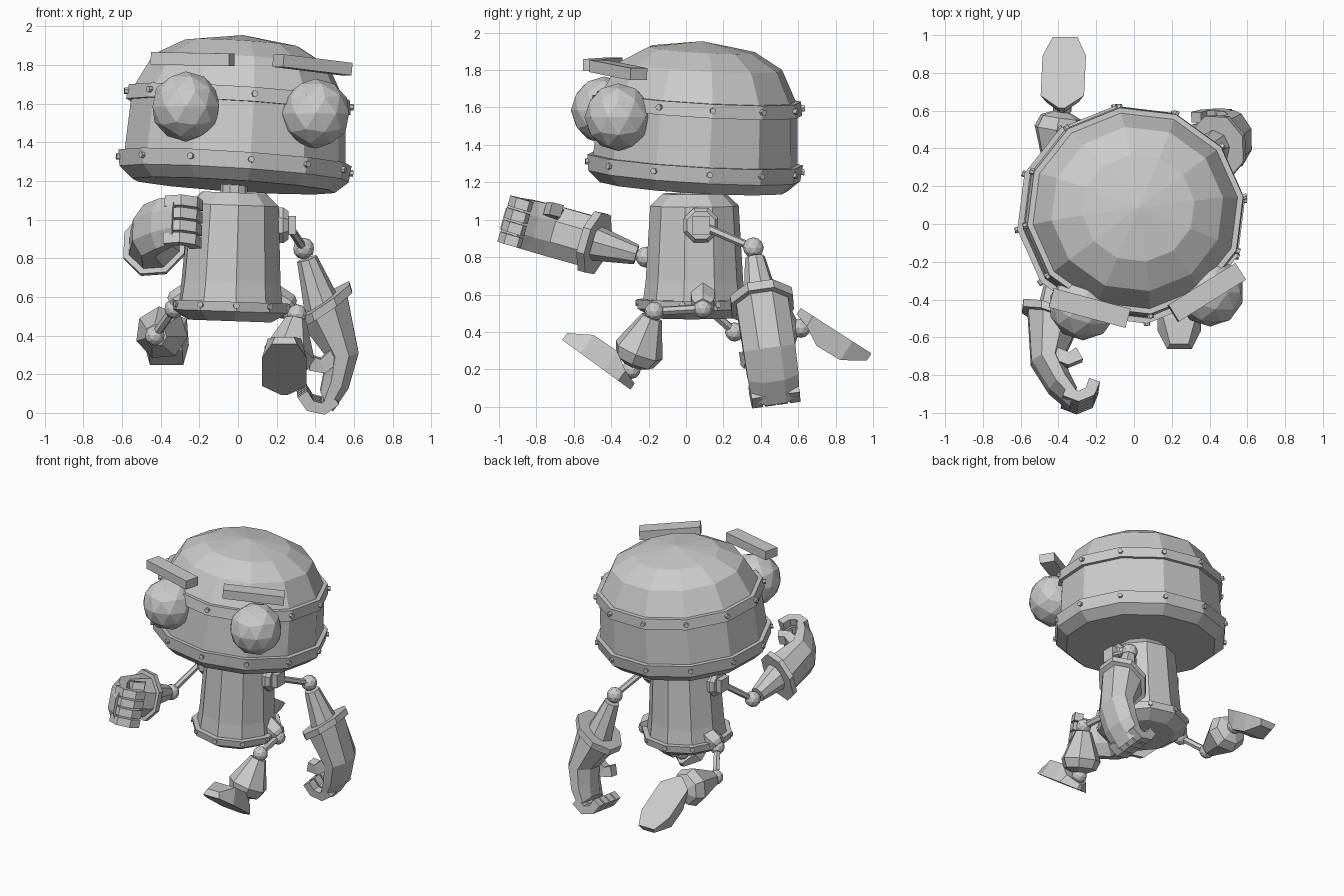
import bpy, bmesh, math
from mathutils import Vector, Matrix

if "Cube" in bpy.data.objects:
    bpy.data.objects.remove(bpy.data.objects["Cube"], do_unlink=True)

V = Vector
UP = V((0, 0, 1))
grey = bpy.data.materials.new("plain grey")
grey.use_nodes = True
grey.diffuse_color = (0.6, 0.6, 0.6, 1)
grey.node_tree.nodes["Principled BSDF"].inputs["Base Color"].default_value = (0.6, 0.6, 0.6, 1)


def finish(name, bm):
    bmesh.ops.remove_doubles(bm, verts=bm.verts, dist=0.0005)
    bmesh.ops.recalc_face_normals(bm, faces=bm.faces)
    mesh = bpy.data.meshes.new(name)
    bm.to_mesh(mesh)
    bm.free()
    mesh.materials.append(grey)
    obj = bpy.data.objects.new(name, mesh)
    bpy.context.collection.objects.link(obj)
    return obj


def loft(name, rings):
    """Skin a list of equally long point rings and cap both ends."""
    bm = bmesh.new()
    rows = [[bm.verts.new(p) for p in ring] for ring in rings]
    n = len(rows[0])
    for a, b in zip(rows, rows[1:]):
        for i in range(n):
            j = (i + 1) % n
            bm.faces.new((a[i], a[j], b[j], b[i]))
    bm.faces.new(rows[0])
    bm.faces.new(rows[-1])
    return finish(name, bm)


def lathe(name, profile, matrix, sides, phase=0):
    turn = [math.radians(phase) + math.tau * i / sides for i in range(sides)]
    return loft(name, [[matrix @ V((max(r, 0.001) * math.cos(a), max(r, 0.001) * math.sin(a), z))
                        for a in turn] for r, z in profile])


def limb(name, p, q, profile, sides, phase=0):
    """Lathe along the line p-q; profile gives (fraction, radius)."""
    p, q = V(p), V(q)
    rot = UP.rotation_difference(q - p).to_matrix().to_4x4()
    length = (q - p).length
    return lathe(name, [(r, t * length) for t, r in profile], Matrix.Translation(p) @ rot, sides, phase)


def rod(name, p, q, r, sides=6, phase=0):
    return limb(name, p, q, [(0, r), (1, r)], sides, phase)


def ball(name, p, r):
    bm = bmesh.new()
    bmesh.ops.create_icosphere(bm, subdivisions=2, radius=r, matrix=Matrix.Translation(p))
    return finish(name, bm)


def box(name, centre, size, rot):
    bm = bmesh.new()
    m = Matrix.Translation(centre) @ rot @ Matrix.Diagonal((*size, 1))
    bmesh.ops.create_cube(bm, size=1, matrix=m)
    return finish(name, bm)


def bolts(name, matrix, r, z, count, phase):
    for i in range(count):
        a = math.radians(phase) + math.tau * i / count
        out = V((math.cos(a), math.sin(a), 0))
        p = out * r + UP * z
        rod(f"{name}_{i + 1}", matrix @ (p - out * 0.02), matrix @ (p + out * 0.02), 0.017)


def leaning(pivot, axis, squash=1):
    rot = UP.rotation_difference(V(axis)).to_matrix().to_4x4()
    return Matrix.Translation(pivot) @ rot @ Matrix.Diagonal((1, squash, 1, 1))


# Head: drum with two raised bands and a faceted dome
head = leaning((-0.023, 0.042, 1.2), (0.065, 0.06, 1), 0.955)
lathe("head", [(0, -0.025), (0.53, -0.025), (0.6, 0.035), (0.61, 0.12), (0.578, 0.12),
               (0.562, 0.385), (0.588, 0.385), (0.578, 0.46), (0.548, 0.46), (0.46, 0.625),
               (0.3, 0.713), (0, 0.757)], head, 12, 8)
bolts("lower_head_bolt", head, 0.6, 0.083, 12, 8)
bolts("upper_head_bolt", head, 0.58, 0.425, 12, 8)

# Eyes and brows
ball("right_eye", (-0.27, -0.435, 1.585), 0.181)
ball("left_eye", (0.402, -0.362, 1.548), 0.181)
for name, centre, yaw, roll in (("right_brow", (-0.235, -0.445, 1.83), -15, 1),
                                ("left_brow", (0.385, -0.363, 1.8), 32, 6)):
    rot = Matrix.Rotation(math.radians(yaw), 4, "Z") @ Matrix.Rotation(math.radians(roll), 4, "Y")
    box(name, centre, (0.42, 0.105, 0.065), rot)

# Neck and torso
rod("neck", (-0.02, 0.035, 1.1), (-0.02, 0.035, 1.21), 0.07, 10)
torso = leaning((-0.043, 0.045, 0.475), (0.035, 0, 1))
lathe("torso", [(0, 0), (0.22, 0), (0.305, 0.05), (0.312, 0.1), (0.275, 0.1), (0.262, 0.2),
                (0.238, 0.6), (0.17, 0.665), (0, 0.665)], torso, 10, -84)
bolts("torso_bolt", torso, 0.295, 0.08, 10, -84)


def ring_at(frame, outer, inner, half, sides=8):
    """Cross-section spanning outer to inner (along, bend) points."""
    o, i = V((*outer, 0)), V((*inner, 0))
    mid, arm = (o + i) / 2, (o - i) / 2
    k = 1 / math.cos(math.pi / sides)
    return [frame @ (mid + arm * k * math.cos(a) + UP * half * k * math.sin(a))
            for a in (math.tau * (n + 0.5) / sides for n in range(sides))]


def digit(name, frame, path, half):
    """Square-sectioned bent finger in the hand frame."""
    rings = []
    pts = [V(p) for p in path]
    for n, p in enumerate(pts):
        run = (pts[min(n + 1, len(pts) - 1)] - pts[max(n - 1, 0)]).normalized()
        side = run.cross(UP).normalized() * half * 1.1
        wide = UP * half
        rings.append([frame @ (p + s * side + w * wide) for s, w in ((1, 1), (-1, 1), (-1, -1), (1, -1))])
    loft(name, rings)


def arm(side, shoulder, elbow, along, bend, width):
    s = 1 if shoulder[0] > 0 else -1
    shoulder, elbow = V(shoulder), V(elbow)
    x = V((s, 0, 0))
    # Shoulder socket, upper rod and elbow
    limb(side + "_shoulder", shoulder - x * 0.13, shoulder, [(0, 0.1), (0.8, 0.1), (1, 0.08)], 8, 22.5)
    rod(side + "_shoulder_block", shoulder - x * 0.04, shoulder + x * 0.04, 0.068, 4, 45)
    rod(side + "_upper_arm", shoulder, elbow, 0.022)
    ball(side + "_elbow", elbow, 0.056)
    # Sleeve, cuff and mitten share a frame: along, bend, width
    frame = Matrix((along, bend, width)).transposed().to_4x4()
    frame.translation = elbow
    limb(side + "_sleeve", frame @ V((0.055, 0, 0)), frame @ V((0.31, 0, 0)), [(0, 0.054), (1, 0.098)], 8)
    loft(side + "_cuff", [ring_at(frame, (0.24, -0.17), (0.33, 0.155), 0.165),
                          ring_at(frame, (0.285, -0.17), (0.375, 0.155), 0.165)])
    loft(side + "_hand", [ring_at(frame, (0.27, -0.143), (0.36, 0.13), 0.138),
                          ring_at(frame, (0.59, -0.105), (0.545, 0.064), 0.138),
                          ring_at(frame, (0.745, 0.0), (0.64, 0.1), 0.135),
                          ring_at(frame, (0.835, 0.115), (0.72, 0.145), 0.125)])
    for n in range(4):
        w = (n - 1.5) * 0.067
        digit(f"{side}_finger_{n + 1}", frame,
              [(0.77, 0.08, w), (0.795, 0.155, w), (0.76, 0.215, w), (0.69, 0.235, w)], 0.028)
    digit(side + "_thumb", frame, [(0.55, 0.0, 0.09), (0.585, 0.09, 0.11), (0.55, 0.145, 0.12)], 0.034)


arm("left", (0.26, 0.08, 0.97), (0.34, 0.36, 0.85), (0.31, 0.15, -0.96), (-0.95, 0, -0.31), (0.02, -1, -0.14))
arm("right", (-0.3, 0.02, 0.98), (-0.405, -0.215, 0.8), (-0.06, -0.9, 0.25), (0.99, -0.1, 0), (0.04, 0.27, 0.96))


def leg(side, hip, knee, ankle, toe_dir, shin_side):
    s = 1 if hip[0] > 0 else -1
    hip, knee, ankle = V(hip), V(knee), V(ankle)
    # Hip bracket, thigh rod, knee, boot and ankle
    limb(side + "_hip_bracket", hip + V((-0.1 * s, 0, 0.075)), hip + V((0.01 * s, 0, 0.01)), [(0, 0.075), (0.8, 0.07), (1, 0.05)], 6)
    ball(side + "_hip", hip, 0.052)
    rod(side + "_thigh", hip, knee, 0.024)
    ball(side + "_knee", knee, 0.052)
    limb(side + "_boot", knee, ankle, [(0.1, 0.058), (0.68, 0.138), (0.86, 0.112), (0.94, 0.045)], 7)
    ball(side + "_ankle", ankle, 0.052)
    # Foot: pointed heel, flat sole, wedge-shaped top
    frame = Matrix(((1, 0, 0), toe_dir, shin_side)).transposed().to_4x4()
    frame.translation = ankle
    outline = ((-0.06, 0.015, -0.05), (0.02, 0.115, -0.025), (0.12, 0.115, 0.035),
               (0.27, 0.115, 0.03), (0.39, 0.065, -0.045))
    sole = -0.09
    loft(side + "_foot", [[frame @ V(p) for p in ((-w, f, sole), (w, f, sole), (w * 0.75, f, top), (-w * 0.75, f, top))]
                          for f, w, top in outline])


leg("left", (0.27, 0.09, 0.525), (0.305, -0.17, 0.51), (0.24, -0.293, 0.2), (0, -0.81, 0.59), (0, 0.59, 0.81))
leg("right", (-0.33, 0.1, 0.54), (-0.43, 0.26, 0.4), (-0.38, 0.615, 0.42), (0.04, 0.84, -0.54), (0, -0.54, -0.84))
